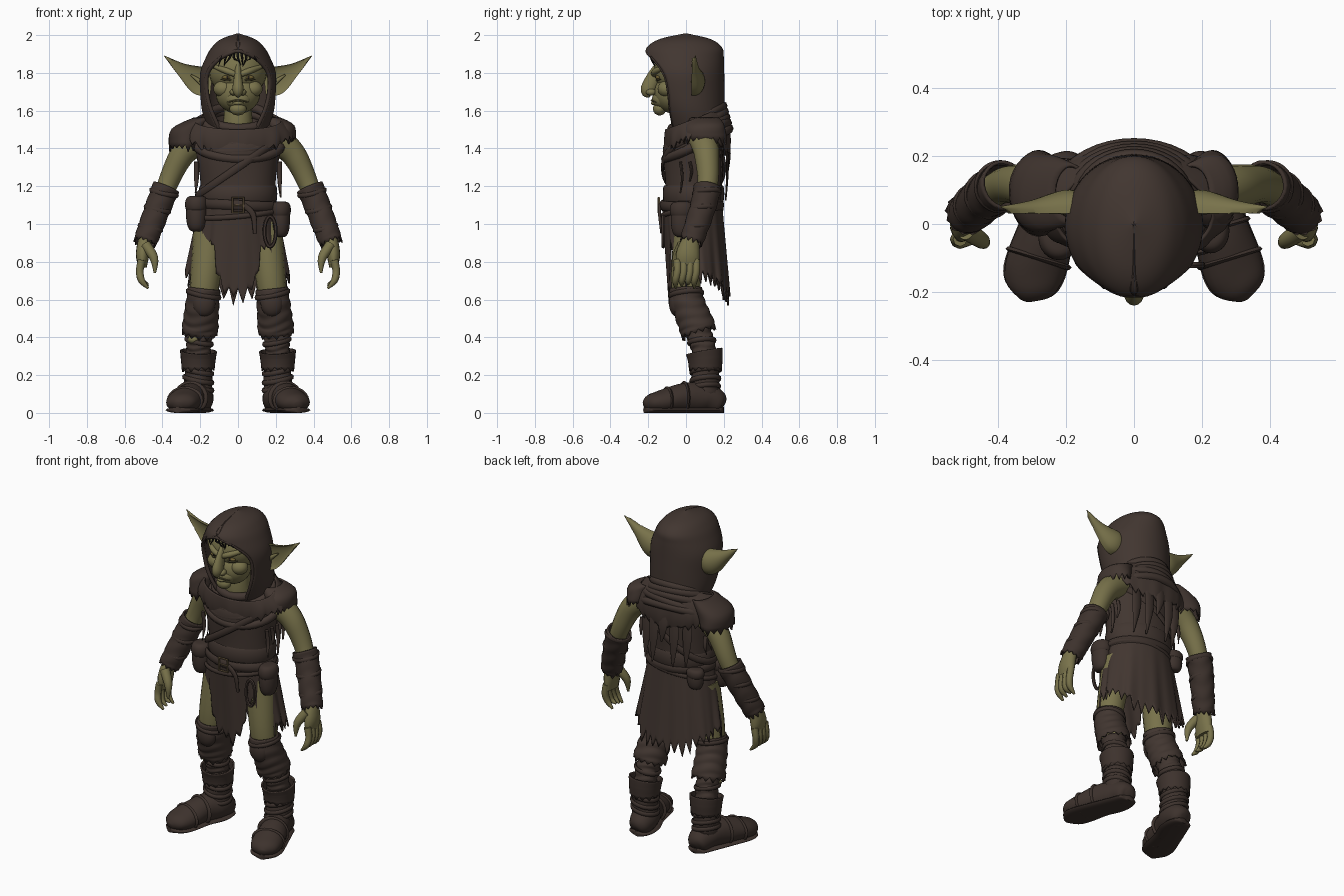
import bpy, bmesh, math, random
from math import sin, cos, pi, tau
from mathutils import Vector

random.seed(4)
if "Cube" in bpy.data.objects:
    bpy.data.objects.remove(bpy.data.objects["Cube"])


def material(name, red, green, blue):
    mat = bpy.data.materials.new(name)
    mat.use_nodes = True
    mat.diffuse_color = (red, green, blue, 1)
    mat.node_tree.nodes["Principled BSDF"].inputs["Base Color"].default_value = (red, green, blue, 1)
    return mat


skin = material("olive skin", .19, .17, .07)
skin_fold = material("dark skin fold", .08, .07, .03)
cloth = material("brown cloth", .054, .037, .03)
leather = material("dark brown leather", .047, .032, .026)
brass = material("dull brass", .17, .12, .06)
dark = material("black brown hair", .014, .011, .01)
amber = material("amber eye", .15, .11, .03)
UP, DOWN, FRONT, SIDE = (0, 0, 1), (0, 0, -1), (0, 1, 0), (1, 0, 0)
built = []


def grid(name, rows, mat, wrap=True, loop=False, caps=False, thick=0):
    """Skin a list of equally long point rows."""
    count, total = len(rows[0]), len(rows)
    faces = []
    for i in range(total if loop else total - 1):
        this_row, next_row = i * count, (i + 1) % total * count
        for j in range(count if wrap else count - 1):
            k = (j + 1) % count
            faces.append((this_row + j, this_row + k, next_row + k, next_row + j))
    if caps:
        faces += [tuple(range(count)), tuple(range((total - 1) * count, total * count))]
    mesh = bpy.data.meshes.new(name)
    mesh.from_pydata([(x, y, max(z, 0)) for row in rows for x, y, z in row], [], faces)
    bm = bmesh.new()
    bm.from_mesh(mesh)
    bmesh.ops.recalc_face_normals(bm, faces=bm.faces)
    bm.to_mesh(mesh)
    bm.free()
    mesh.materials.append(mat)
    ob = bpy.data.objects.new(name, mesh)
    bpy.context.collection.objects.link(ob)
    if thick:
        solid = ob.modifiers.new("thickness", "SOLIDIFY")
        solid.thickness, solid.offset = thick, 0
    built.append(ob)
    return ob


def spline(points, steps):
    """Catmull-Rom refinement of rows of numbers."""
    out, last = [], len(points) - 1
    for i in range(last):
        before, start, end, after = points[max(i - 1, 0)], points[i], points[i + 1], points[min(i + 2, last)]
        for step in range(steps):
            t = step / steps
            h = t * t * (3 - t - t)
            out.append([q + (r - q) * h + t * (1 - t) / 2 * ((r - p) * (1 - t) - (e - q) * t)
                        for p, q, r, e in zip(before, start, end, after)])
    return out + [list(points[last])]


def tube(name, points, mat, sides=16, ref=FRONT, axis=None, closed=False, steps=4, jag=0, fold=0):
    """Sweep ellipses (x, y, z, radius across, radius along ref); jag tears the last edge."""
    points = [(*p, p[-1]) if len(p) == 4 else tuple(p) for p in points]
    points = points if closed else spline(points, steps)
    last, rows, ref = len(points) - 1, [], Vector(ref)
    for i, (x, y, z, across, deep) in enumerate(points):
        before = points[i - 1 if closed else max(i - 1, 0)]
        after = points[(i + 1) % (last + 1) if closed else min(i + 1, last)]
        tangent = Vector(axis or Vector(after[:3]) - Vector(before[:3])).normalized()
        u = ref.cross(tangent).normalized()
        v = tangent.cross(u)
        row = []
        for j in range(sides):
            angle = tau * j / sides
            crease = 1 + fold * sin(i + 2 * sin(2 * angle))
            point = Vector((x, y, z)) + crease * (u * across * cos(angle) + v * deep * sin(angle))
            if jag and i == last:
                point += tangent * jag * (j % 2) * random.uniform(.4, 1)
            row.append(point)
        rows.append(row)
    return grid(name, rows, mat, loop=closed, caps=not (closed or jag), thick=.01 if jag else 0)


def circle(count):
    return [tau * i / count for i in range(count)]


def ring(name, centre, rx, ry, thick, tall, mat, tilt=0, sag=0):
    """Band round an upright ellipse, tilted sideways and sagging in front."""
    x, y, z = centre
    points = [(x + rx * sin(a), y - ry * cos(a), z + tilt * sin(a) - sag * cos(a), thick, tall)
              for a in circle(40)]
    return tube(name, points, mat, sides=8, ref=UP, closed=True)


def blob(name, centre, size, mat, roundness=1):
    """Ellipsoid; lower roundness makes it boxier in height."""
    (x, y, z), (wide, deep, tall) = centre, size
    points = []
    for i in range(17):
        width = max(sin(pi * i / 16), .001) ** roundness
        points.append((x, y, z - tall * cos(pi * i / 16), wide * width, deep * width))
    return tube(name, points, mat, sides=24, axis=UP, steps=1)


def drape(name, top, hem, shape, mat, tear, fold, columns=144, levels=18):
    """Cloth round the body; top and hem depend on the angle from the front, width on the height."""
    teeth = [random.uniform(.2, 1) for _ in range(columns // 4)]
    rows = []
    for i in range(levels):
        t, row = i / (levels - 1), []
        for j, a in enumerate(circle(columns)):
            low = hem(min(a, tau - a)) - tear * teeth[j // 4] * (1 - abs(j % 4 - 2) / 2)
            z = top(a) + (low - top(a)) * t
            rx, ry, cy = shape(z)
            wave = 1 + fold * t * (sin(11 * a) + sin(19 * a) / 2)
            row.append((rx * wave * sin(a), cy - ry * wave * cos(a), z))
        rows.append(row)
    return grid(name, rows, mat, thick=.01)


def rag(name, x, y, z, length, width):
    """Torn hanging strip, flat against the body."""
    tube(name, [(x, y, z, width, .008), (x, y + .01, z - length / 2, width, .007),
                (x + width / 2, y, z - length, .004)], cloth, sides=8)


def along(path, start, end, r_start, r_end, count=24):
    """Part of a limb's centre line with a tapering radius."""
    fine, out = spline(path, 60), []
    for i in range(count + 1):
        f = i / count
        place = fine[round((start + (end - start) * f) * (len(fine) - 1))]
        out.append((*place, r_start + (r_end - r_start) * f))
    return out


# Head and face
blob("cranium", (0, -.01, 1.81), (.155, .16, .14), skin)
blob("jaw", (0, -.065, 1.69), (.118, .105, .105), skin)
blob("muzzle", (0, -.125, 1.66), (.07, .055, .05), skin)
blob("chin", (0, -.14, 1.61), (.045, .035, .035), skin)
tube("neck", [(0, .05, 1.4, .1), (0, 0, 1.52, .08), (0, 0, 1.65, .07)], skin)
tube("nose", [(0, -.14, 1.83, .03, .018), (0, -.17, 1.78, .036, .021), (0, -.2, 1.715, .04, .03),
              (0, -.205, 1.69, .026, .022), (0, -.19, 1.675, .005)], skin, ref=SIDE)
tube("mouth", [(-.055, -.16, 1.645, .003), (0, -.182, 1.655, .005), (.055, -.16, 1.645, .003)], skin_fold, ref=UP)
tube("lower_lip", [(-.03, -.165, 1.64, .004), (0, -.175, 1.64, .01), (.03, -.165, 1.64, .004)], skin, ref=UP)

# Hood, open at the face: height, width, depth, half opening angle
hood_rows = spline([(1.5, .15, .15, .7), (1.6, .18, .17, .9), (1.7, .19, .19, 1.05), (1.8, .19, .2, 1),
                    (1.88, .16, .2, .6), (1.93, .13, .19, -.05), (1.97, .085, .13, -.05), (2, 0, 0, -.05)], 6)


def hood_point(z, wide, deep, angle):
    return wide * sin(angle), (z - 1.87) ** 2 / 2 - .01 - deep * cos(angle), z


grid("hood", [[hood_point(z, wide, deep, gap + (tau - 2 * gap) * j / 48) for j in range(49)]
              for z, wide, deep, gap in hood_rows], cloth, wrap=False, thick=.02)
open_rows = [row for row in hood_rows if row[-1] > .1]
rim = [(*hood_point(*row), .011) for row in open_rows]
rim += [(-x, y, z, r) for x, y, z, r in reversed(rim)]
tube("hood_rim", rim, cloth, sides=8, steps=1)
for i in range(-4, 5):
    tube("forelock", [(i * .016, -.175, 1.92, .007), (i * .022, -.185, 1.88, .006),
                      (i * .022 + random.uniform(-.03, .03), -.165, random.uniform(1.83, 1.87), .001)], dark, sides=6)

# Tunic, skirt, cape and scarf
tube("tunic", [(0, .04, z, wide, deep) for z, wide, deep in
               ((1, .2, .14), (1.2, .2, .15), (1.4, .22, .16), (1.48, .2, .12), (1.53, .1, .05))],
     cloth, sides=40, axis=UP, fold=.015)
drape("skirt", lambda a: 1.12,
      lambda a: .71 - .05 * cos(2 * a) + .24 * math.exp(-20 * (a - .62) ** 2),
      lambda z: (.4 - .18 * z, .155, .12 - .08 * z), cloth, .1, .03)


def cape_shape(z):
    swell = sin(9 * (1.62 - z))
    return .14 + .15 * swell, .13 + .04 * swell, .06


drape("cape", lambda a: 1.56 - .06 * cos(a), lambda a: 1.43 - .05 * cos(2 * a), cape_shape, cloth, .05, .02)
for i in range(5):
    ring("scarf_fold", (0, .06, 1.565 - .035 * i), .155 + .018 * i, .135 + .008 * i, .025, .026, cloth,
         tilt=random.uniform(-.02, .02), sag=.06 + .005 * i)
tube("right_shoulder_pad", [(-.18, .09, 1.56, .05, .08), (-.26, .09, 1.5, .09, .11), (-.28, .09, 1.42, .08, .12)],
     leather, sides=32, axis=DOWN, jag=.04, fold=.02)
tube("left_shoulder_flap", [(.17, .1, 1.56, .05, .07), (.22, .1, 1.52, .075, .1), (.23, .1, 1.46, .07, .11)],
     cloth, sides=32, axis=DOWN, jag=.04, fold=.02)

# Straps, belt and things hung on it
ring("chest_strap", (0, .04, 1.3), .22, .165, .008, .02, leather, tilt=.15)
ring("waist_sash", (0, .04, 1.16), .2, .155, .008, .045, cloth)
ring("belt", (0, .03, 1.1), .21, .16, .012, .026, leather, tilt=-.01)
ring("low_belt", (0, .03, 1.06), .22, .16, .01, .014, leather, tilt=.02, sag=.02)
tube("buckle", [(.04 * cos(a + pi / 4), -.145, 1.1 + .055 * sin(a + pi / 4), .007) for a in circle(4)],
     brass, sides=6, closed=True)
tube("buckle_pin", [(-.03, -.145, 1.1, .004), (.03, -.145, 1.1, .004)], brass, sides=6)
tube("belt_end", [(.03, -.14, 1.1, .015, .008), (.08, -.14, 1.05, .015, .008), (.09, -.13, .95, .01, .006)], leather)
for name, centre, size in (("right_pouch", (-.22, -.04, 1.05), (.055, .06, .09)),
                           ("left_pouch", (.225, -.02, 1.02), (.05, .06, .09)),
                           ("back_pouch", (-.17, .15, 1.06), (.05, .04, .06))):
    blob(name, centre, size, leather, roundness=.5)
    wide, deep, tall = size
    flap_at = Vector(centre) + Vector((0, 0, tall * .6))
    blob(name + "_flap", flap_at, (wide * 1.1, deep * 1.1, tall * .5), leather, roundness=.4)
tube("rope_loop", [(.17 + .03 * sin(a), -.12, .96 + .08 * cos(a), .01) for a in circle(24)],
     leather, sides=6, closed=True)

# Rags hanging from the back and ribs
for i in range(-2, 3):
    rag("back_rag", i * .07, .22 - .01 * i * i, 1.48, random.uniform(.2, .36), .03)
for s in (1, -1):
    for i in range(4):
        rag("side_fringe", s * .22, .05 * i - .03, 1.33, random.uniform(.1, .2), s * .012)

# Centre lines of the limbs and foot
arm = [(.2, .09, 1.45), (.3, .11, 1.36), (.39, .11, 1.17), (.49, .03, .91)]
leg = [(.14, .03, 1), (.18, 0, .65), (.2, .06, .45), (.21, .1, .3), (.21, .1, .1)]
foot = [(.2, .2, .04, .02), (.2, .18, .05, .06), (.21, .1, .08, .08), (.25, 0, .08, .08),
        (.29, -.13, .06, .09, .06), (.31, -.19, .05, .07, .045), (.32, -.22, .04, .02)]

# Paired parts
for s, side in ((1, "left_"), (-1, "right_")):
    def pair(name, points, mat, **options):
        return tube(side + name, [(s * x, *rest) for x, *rest in points], mat, **options)

    def sleeve(name, path, start, end, r_start, r_end, mat, **options):
        return pair(name, along(path, start, end, r_start, r_end), mat, steps=1, **options)

    def tie(name, path, place, radius):
        ((x, y, z, r),) = along(path, place, place, radius, radius, count=1)[:1]
        ring(side + name, (s * x, y, z), r, r, .008, .013, leather, tilt=s * r / 5, sag=r / 10)

    # Face sides
    blob(side + "eye", (s * .058, -.147, 1.776), (.026, .014, .011), amber)
    blob(side + "pupil", (s * .056, -.157, 1.776), (.007, .006, .008), dark)
    blob(side + "cheek", (s * .075, -.1, 1.715), (.055, .05, .045), skin)
    blob(side + "nostril", (s * .024, -.185, 1.698), (.02, .027, .018), skin)
    pair("brow", [(.01, -.17, 1.79, .014), (.06, -.16, 1.81, .017), (.13, -.1, 1.835, .01)], skin, ref=UP)
    pair("eyelid", [(.03, -.15, 1.764, .004), (.06, -.155, 1.761, .005), (.09, -.135, 1.766, .003)], skin_fold, ref=UP)

    # Ear, hollowed by folding its front half back
    ear = pair("ear", [(.14, .04, 1.75, .06, .05), (.2, .04, 1.76, .077, .06), (.3, .04, 1.82, .034, .03),
                       (.39, .05, 1.89, .002)], skin, sides=24, steps=8)
    for v in ear.data.vertices:
        if v.co.y < .04:
            v.co.y = .03 + .4 * (.04 - v.co.y)
    pair("ear_ridge", [(.17, .04, 1.72, .012), (.21, .04, 1.76, .012), (.25, .04, 1.79, .004)], skin)

    # Arm, bracer and hand
    sleeve("arm", arm, 0, 1, .08, .036, skin)
    sleeve("bracer", arm, .63, 1, .068, .057, leather, sides=24, jag=.03, fold=.03)
    for i in range(3):
        tie("bracer_tie", arm, .67 + .11 * i, .07 - .005 * i)
    rag(side + "bracer_rag", s * .43, .06, 1.02, .13, s * .014)
    pair("palm", [(.49, .03, .94, .034, .04), (.505, .01, .84, .036, .062), (.505, .01, .77, .022, .056)], skin)
    for i in range(4):
        y = .033 * i - .045
        pair("finger", [(.51, y, .81, .021), (.52, y, .75, .02), (.51, y - .01, .7, .018),
                        (.475, y - .01, .66 + .01 * (i % 3), .006)], skin, sides=8)
    pair("thumb", [(.49, -.02, .89, .028), (.445, -.05, .82, .023), (.44, -.06, .74, .006)], skin)

    # Leg, wrappings and knee
    sleeve("leg", leg, 0, .9, .095, .025, skin)
    sleeve("knee_wrap", leg, .24, .52, .08, .092, cloth, sides=28, jag=.03, fold=.03)
    blob(side + "knee_pad", (s * .18, -.05, .58), (.06, .04, .07), leather)
    sleeve("shin_wrap", leg, .5, .76, .068, .064, cloth, fold=.05)
    for place in (.27, .44, .62):
        tie("leg_tie", leg, place, .1 - place / 20 if place < .5 else .07)

    # Boot
    sleeve("boot_cuff", leg, .71, .82, .093, .083, leather, sides=28, jag=.025)
    sleeve("boot_shaft", leg, .73, 1, .07, .076, leather, fold=.03)
    for i in range(3):
        tie("ankle_strap", leg, .84 + .05 * i, .077)
    pair("boot_foot", foot, leather, sides=24, ref=UP, fold=.015)
    pair("boot_sole", [(x, y, .015, r * 1.03, .016) for x, y, _, r, *_ in foot], leather, ref=UP)
    for x, y, z, wide, tall in ((.25, -.01, .08, .078, .076), (.28, -.1, .065, .083, .062)):
        pair("foot_strap", [(x + wide * cos(a), y + wide / 3 * cos(a), z + tall * sin(a), .014, .008)
                            for a in circle(24)], leather, sides=6, closed=True)

# Bare patch on one shin
blob("right_shin_patch", (-.235, .035, .39), (.03, .03, .025), skin)

# Smooth shading with kept edges
bpy.ops.object.select_all(action="DESELECT")
for ob in built:
    ob.select_set(True)
bpy.context.view_layer.objects.active = ob
bpy.ops.object.shade_smooth_by_angle(angle=math.radians(50))
